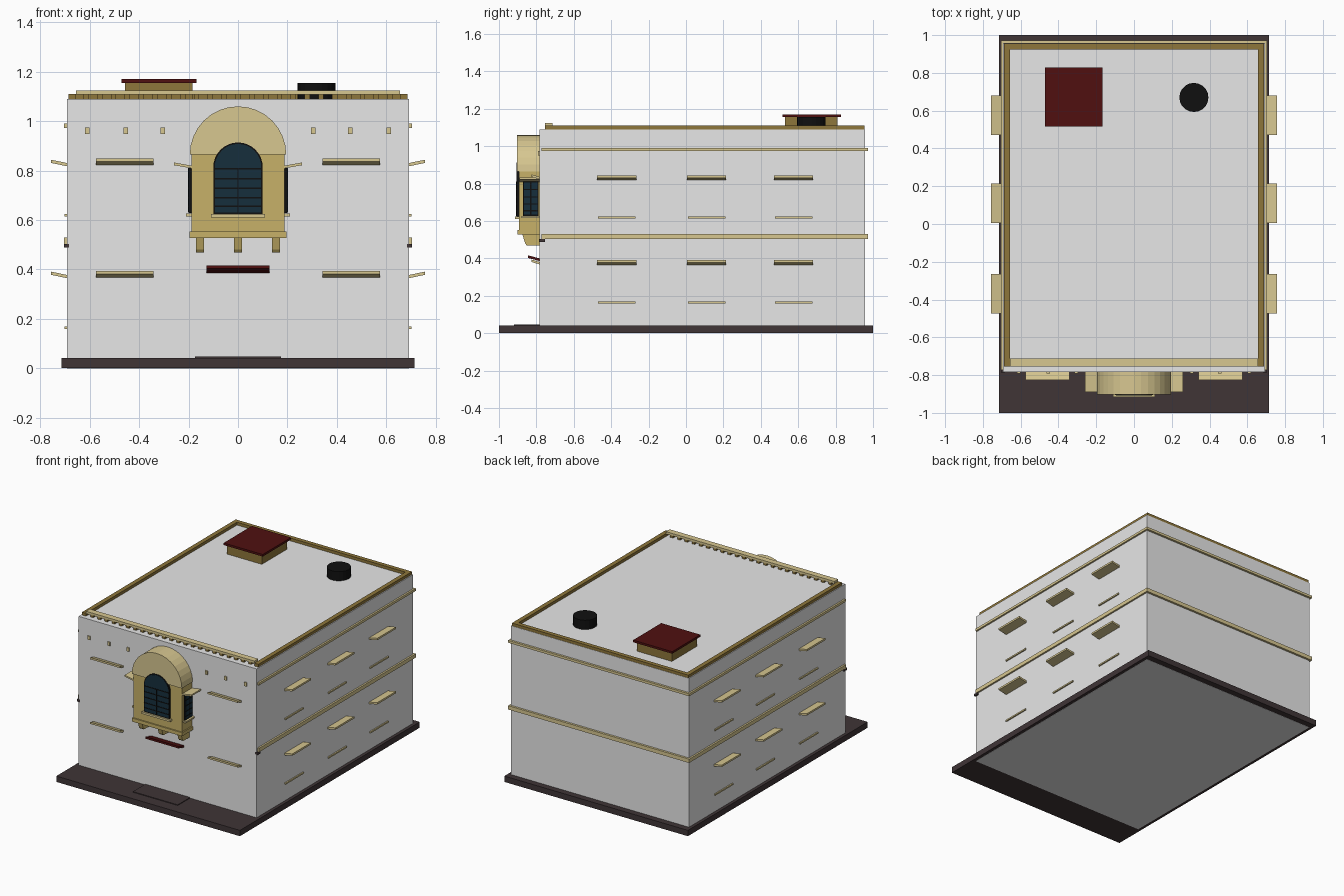
import bpy
from math import cos, sin, pi
from mathutils import Vector

cube = bpy.data.objects.get("Cube")
if cube:
    bpy.data.objects.remove(cube, do_unlink=True)


def material(name, rgb):
    m = bpy.data.materials.new(name)
    m.use_nodes = True
    m.diffuse_color = (*rgb, 1)
    bsdf = m.node_tree.nodes["Principled BSDF"]
    bsdf.inputs["Base Color"].default_value = (*rgb, 1)
    bsdf.inputs["Roughness"].default_value = 0.8
    return m


WALL = material("pale_grey_wall", (0.8, 0.8, 0.8))
TAN = material("light_tan_trim", (0.68, 0.57, 0.28))
MUSTARD = material("mustard_stone", (0.57, 0.44, 0.14))
BROWN = material("brown_trim", (0.27, 0.18, 0.043))
PAVING = material("dark_paving", (0.05, 0.035, 0.037))
RED = material("dark_red", (0.08, 0.005, 0.005))
GLASS = material("dark_teal_glass", (0.008, 0.028, 0.046))
BLACK = material("black_metal", (0.005, 0.005, 0.005))


def prism(name, mat, ring, offset):
    """Solid from a flat ring of points swept along an offset."""
    ring = [Vector(p) for p in ring]
    n = len(ring)
    verts = ring + [p + Vector(offset) for p in ring]
    faces = [list(range(n)), list(range(2 * n - 1, n - 1, -1))]
    faces += [[(i + 1) % n, i, i + n, (i + 1) % n + n] for i in range(n)]
    # Keep normals outward whichever way the ring was wound
    normal = sum((ring[i].cross(ring[(i + 1) % n]) for i in range(n)), Vector())
    if normal.dot(Vector(offset)) > 0:
        faces = [f[::-1] for f in faces]
    mesh = bpy.data.meshes.new(name)
    mesh.from_pydata(verts, [], faces)
    mesh.materials.append(mat)
    obj = bpy.data.objects.new(name, mesh)
    bpy.context.collection.objects.link(obj)
    return obj


def box(name, mat, x, y, z):
    ring = [(x[0], y[0], z[0]), (x[1], y[0], z[0]), (x[1], y[1], z[0]), (x[0], y[1], z[0])]
    return prism(name, mat, ring, (0, 0, z[1] - z[0]))


def pair(name, mat, x, y, z):
    """Box on the left and its mirror on the right."""
    box("left_" + name, mat, x, y, z)
    box("right_" + name, mat, (-x[1], -x[0]), y, z)


def awning(name, mat, wall_point, out, width, depth, rise=0.013, thick=0.013):
    """Thin slab leaning up and away from the wall."""
    p, out = Vector(wall_point), Vector(out)
    side = out.cross(Vector((0, 0, 1))) * width
    up = Vector((0, 0, thick))
    tip = out * depth + Vector((0, 0, rise))
    start = p - side / 2
    prism(name, mat, [start, start + tip, start + tip + up, start + up], side)


def arch(name, mat, radius, spring, bottom, y0, y1):
    """Half-round slab with straight legs down to bottom."""
    ring = [(radius * cos(pi * i / 16), y0, spring + radius * sin(pi * i / 16)) for i in range(17)]
    if bottom < spring:
        ring += [(-radius, y0, bottom), (radius, y0, bottom)]
    return prism(name, mat, ring, (0, y1 - y0, 0))


W, FRONT, BACK, ROOF = 0.693, -0.783, 0.957, 1.09

# Ground plate, main block and doorstep
box("ground_plate", PAVING, (-0.715, 0.715), (-1, 1), (0.001, 0.042))
box("main_block", WALL, (-W, W), (FRONT, BACK), (0, ROOF))
box("doorstep", PAVING, (-0.175, 0.175), (-0.92, FRONT), (0.04, 0.047))

# Parapet: solid on three sides, a rail on small blocks at the front
pair("parapet", BROWN, (0.656, 0.687), (-0.755, 0.955), (ROOF, 1.11))
box("back_parapet", BROWN, (-0.656, 0.656), (0.925, 0.955), (ROOF, 1.11))
box("front_rail", TAN, (-0.656, 0.656), (-0.755, -0.713), (1.108, 1.125))
for i in range(23):
    x = (i - 11) * 0.056
    box("rail_block", BROWN, (x - 0.011, x + 0.011), (-0.748, -0.72), (ROOF, 1.109))

# Bands around the sides and back
for name, z in (("upper_band", (0.973, 0.99)), ("lower_band", (0.503, 0.53))):
    pair(name, TAN, (W - 0.01, 0.705), (-0.772, 0.972), z)
    box("back_" + name, TAN, (-W, W), (BACK - 0.01, 0.972), z)
pair("band_bracket", PAVING, (W - 0.01, 0.705), (-0.785, -0.755), (0.488, 0.504))

# Side awnings and sills, two floors of three on each side
for s in (-1, 1):
    for z_awning, z_sill in ((0.818, 0.614), (0.365, 0.159)):
        for y in (-0.37, 0.11, 0.575):
            awning("side_awning", TAN, (s * W, y, z_awning), (s, 0, 0), 0.21, 0.063)
            x = sorted((s * W, s * 0.702))
            box("side_sill", TAN, x, (y - 0.1, y + 0.1), (z_sill, z_sill + 0.01))
    # Front awnings and small square blocks
    for z in (0.823, 0.368):
        awning("front_awning", TAN, (s * 0.458, FRONT, z), (0, -1, 0), 0.232, 0.043)
    for x in (0.305, 0.455, 0.61):
        box("front_block", TAN, (s * x - 0.009, s * x + 0.009), (FRONT - 0.008, FRONT), (0.949, 0.975))
awning("door_awning", RED, (0, FRONT, 0.386), (0, -1, 0), 0.256, 0.063, 0.017, 0.014)

# Projecting bay with arched hood, base moulding and corbels
box("bay_body", MUSTARD, (-0.188, 0.188), (-0.893, FRONT), (0.54, 0.87))
arch("bay_hood", TAN, 0.195, 0.865, 0.865, -0.903, FRONT)
box("bay_base", MUSTARD, (-0.196, 0.196), (-0.902, FRONT), (0.528, 0.553))
for x in (-0.153, 0, 0.153):
    ring = [(x - 0.016, FRONT, 0.53), (x - 0.016, -0.875, 0.53), (x - 0.016, -0.86, 0.48),
            (x - 0.016, -0.85, 0.468), (x - 0.016, FRONT, 0.468)]
    prism("bay_corbel", MUSTARD, ring, (0.032, 0, 0))

# Front bay window
arch("front_window_frame", BLACK, 0.1, 0.814, 0.625, -0.905, -0.89)
arch("front_window_glass", GLASS, 0.094, 0.814, 0.631, -0.907, -0.9)
BARS = (0.655, 0.69, 0.729, 0.768, 0.808)
for z in BARS:
    box("front_window_bar", BLACK, (-0.095, 0.095), (-0.909, -0.902), (z - 0.003, z + 0.003))
box("front_window_post", BLACK, (-0.003, 0.003), (-0.909, -0.902), (0.627, 0.81))
box("front_window_sill", TAN, (-0.11, 0.11), (-0.915, -0.89), (0.61, 0.624))

# Side bay windows
pair("bay_window_frame", BLACK, (0.18, 0.198), (-0.872, -0.788), (0.628, 0.812))
pair("bay_window_glass", GLASS, (0.195, 0.2), (-0.866, -0.794), (0.634, 0.806))
for z in BARS[:-1]:
    pair("bay_window_bar", BLACK, (0.196, 0.202), (-0.868, -0.792), (z - 0.003, z + 0.003))
pair("bay_window_post", BLACK, (0.196, 0.202), (-0.833, -0.827), (0.63, 0.81))
pair("bay_window_sill", TAN, (0.18, 0.21), (-0.88, FRONT), (0.615, 0.626))
for s in (-1, 1):
    awning("bay_awning", TAN, (s * 0.186, -0.837, 0.809), (s, 0, 0), 0.107, 0.074, 0.013, 0.011)

# Roof hatch and round vent
box("roof_hatch", BROWN, (-0.457, -0.185), (0.53, 0.81), (ROOF, 1.156))
box("roof_hatch_lid", RED, (-0.472, -0.168), (0.515, 0.828), (1.155, 1.17))
bpy.ops.mesh.primitive_cylinder_add(vertices=20, radius=0.077, depth=0.066, location=(0.317, 0.67, 1.122))
vent = bpy.context.object
vent.name = "roof_vent"
vent.data.materials.append(BLACK)
